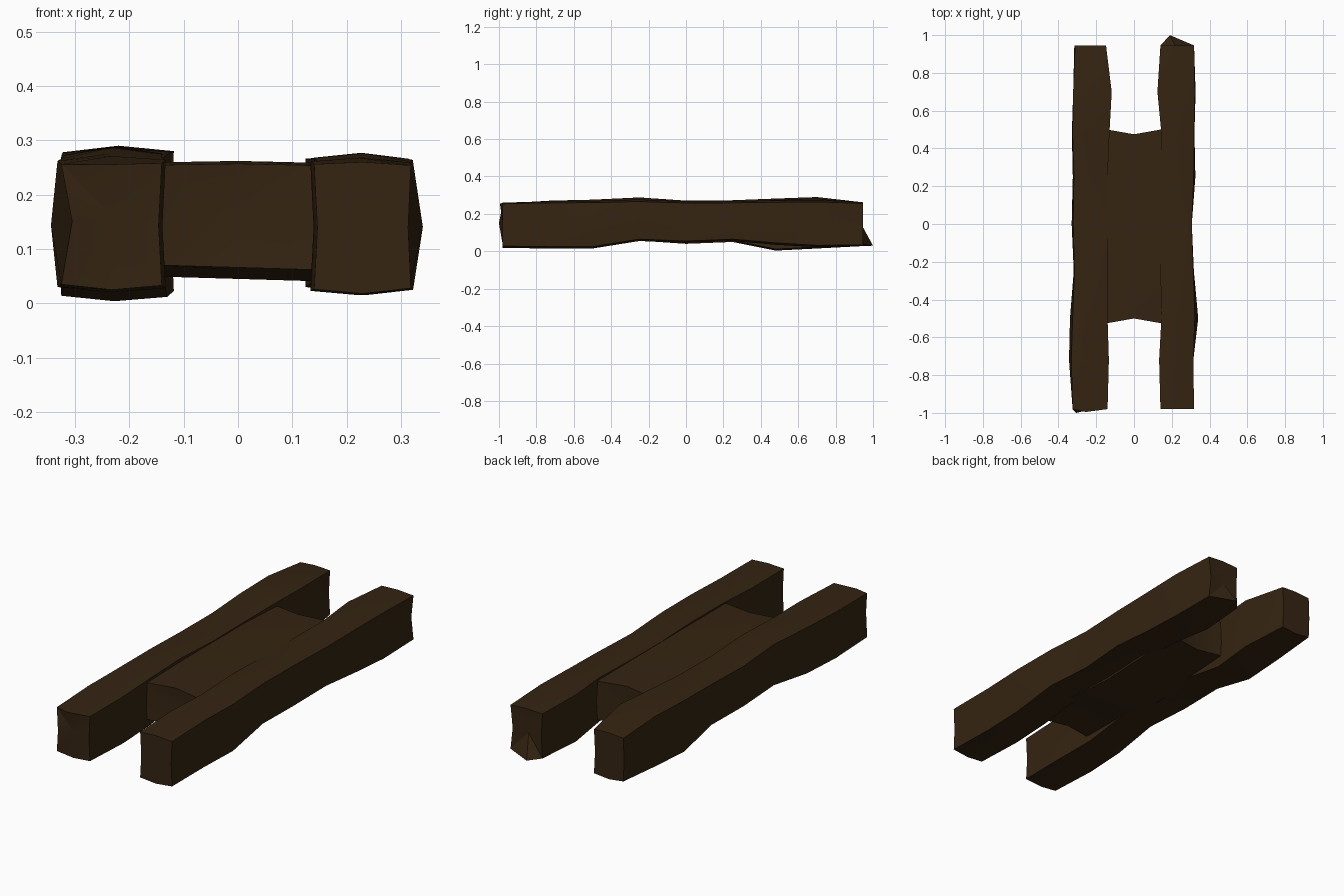
import bpy, bmesh, math

if "Cube" in bpy.data.objects:
    bpy.data.objects.remove(bpy.data.objects["Cube"])

wood = bpy.data.materials.new("dark_wood")
wood.diffuse_color = (0.035, 0.018, 0.006, 1)
wood.use_nodes = True
wood.node_tree.nodes["Principled BSDF"].inputs["Base Color"].default_value = wood.diffuse_color


def loft(name, rings, caps):
    """Skin closed rings; each end is closed by a fan to a cap point."""
    bm = bmesh.new()
    rows = [[bm.verts.new(p) for p in r] for r in rings]
    n = len(rows[0])
    for a, b in zip(rows, rows[1:]):
        for i in range(n):
            j = (i + 1) % n
            bm.faces.new((a[i], a[j], b[j], b[i]))
    for row, cap in zip((rows[0], rows[-1]), caps):
        c = bm.verts.new(cap)
        for i in range(n):
            bm.faces.new((row[i], row[(i + 1) % n], c))
    bmesh.ops.recalc_face_normals(bm, faces=bm.faces)
    me = bpy.data.meshes.new(name)
    bm.to_mesh(me)
    bm.free()
    me.materials.append(wood)
    ob = bpy.data.objects.new(name, me)
    bpy.context.collection.objects.link(ob)
    bpy.ops.object.select_all(action='DESELECT')
    ob.select_set(True)
    bpy.context.view_layer.objects.active = ob
    bpy.ops.object.shade_smooth_by_angle(angle=math.radians(30))
    return ob


def rail_ring(side, y, xo, xi, zb, zt, bulge, crown):
    """Eight-point section: four corners plus a weathered midpoint per face."""
    zm, xm = (zb + zt) / 2, (xo + xi) / 2
    pts = [(xi, zb + .008), (xm, zb), (xo, zb + .01), (xo + bulge, zm),
           (xo, zt - .006), (xm, zt + crown), (xi, zt - .004), (xi + .006, zm)]
    return [(side * x, y, z) for x, z in pts]


# Stations: y, outer x, inner x, bottom z, top z, outer bulge, top crown
left = [
    (-.98, .325, .14, .025, .262, -.022, .0),
    (-.72, .332, .133, .02, .268, .012, .003),
    (-.50, .325, .14, .025, .272, .014, .004),
    (-.25, .315, .14, .058, .28, .004, .008),
    (.0, .322, .14, .05, .268, .008, .003),
    (.25, .318, .14, .05, .27, .006, .003),
    (.48, .325, .13, .004, .278, .004, .004),
    (.70, .322, .118, .015, .284, -.004, .006),
    (.945, .312, .148, .028, .262, .004, .0)]
right = [
    (-.98, .318, .14, .018, .26, -.005, .0),
    (-.72, .314, .133, .015, .265, .0, .003),
    (-.50, .322, .145, .015, .266, .018, .003),
    (-.25, .314, .14, .055, .272, .003, .005),
    (.0, .306, .14, .045, .264, -.002, .002),
    (.25, .316, .14, .055, .265, .009, .003),
    (.48, .318, .145, .035, .268, .002, .004),
    (.70, .322, .124, .022, .27, .004, .005),
    (.945, .318, .14, .025, .262, -.012, .0)]

# Left rail, with a pushed-out ridge on its front end
rings = [rail_ring(-1, *s) for s in left]
rings[0][3] = (-.305, -1.0, .15)
rings[0][5] = (-.255, -.995, .255)
loft("left_rail", rings, [(-.22, -.98, .15), (-.23, .945, .15)])

# Right rail, with a splinter at the bottom of its back end
rings = [rail_ring(1, *s) for s in right]
rings[-1][1] = (.19, 1.0, .03)
loft("right_rail", rings, [(.23, -.98, .14), (.22, .94, .14)])

# Centre plank joining the rails, ends hollowed towards the middle
plank = []
for y, bow, zb, zt in [(-.53, .03, .066, .257), (-.25, 0, .062, .262), (0, 0, .045, .262),
                       (.25, 0, .055, .261), (.505, -.03, .062, .256)]:
    pts = [(-.17, zb + .005), (0, zb), (.17, zb - .005),
           (.17, zt - .004), (0, zt), (-.17, zt - .003)]
    plank.append([(x, y + (bow if x == 0 else 0), z) for x, z in pts])
loft("centre_plank", plank, [(0, -.49, .16), (0, .47, .16)])
